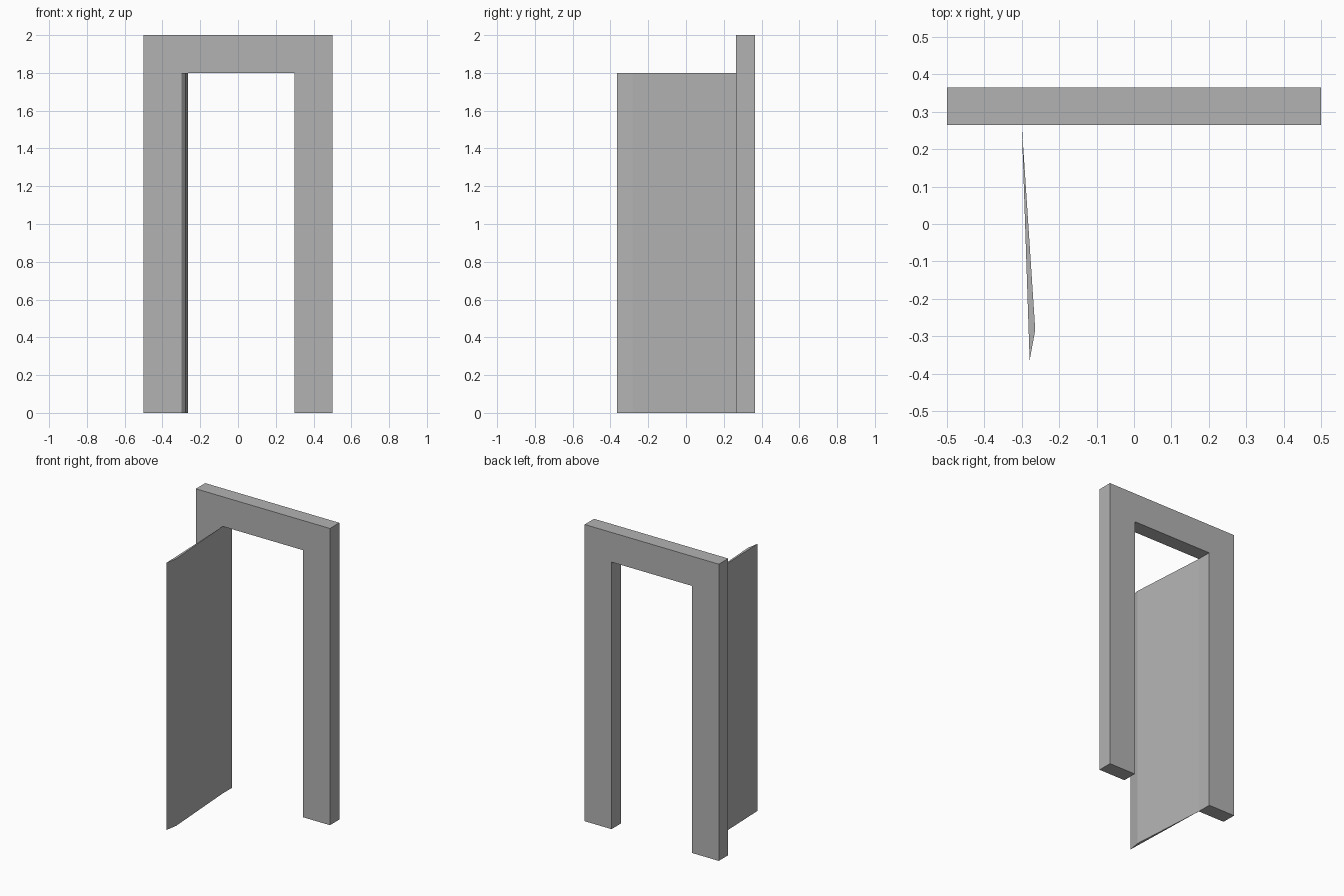
import bpy
import bmesh

cube = bpy.data.objects.get("Cube")
if cube:
    bpy.data.objects.remove(cube, do_unlink=True)

# Single plain grey finish
GREY = (0.45, 0.45, 0.45, 1.0)
grey = bpy.data.materials.new("plain_grey")
grey.use_nodes = True
grey.diffuse_color = GREY
bsdf = next(n for n in grey.node_tree.nodes if n.type == 'BSDF_PRINCIPLED')
bsdf.inputs["Base Color"].default_value = GREY


def extruded(name, outline, direction):
    """Solid made by sweeping a flat outline along a direction."""
    bm = bmesh.new()
    face = bm.faces.new([bm.verts.new(p) for p in outline])
    swept = bmesh.ops.extrude_face_region(bm, geom=[face], use_keep_orig=True)
    verts = [g for g in swept["geom"] if isinstance(g, bmesh.types.BMVert)]
    bmesh.ops.translate(bm, verts=verts, vec=direction)
    bmesh.ops.recalc_face_normals(bm, faces=bm.faces)
    mesh = bpy.data.meshes.new(name)
    bm.to_mesh(mesh)
    bm.free()
    mesh.materials.append(grey)
    obj = bpy.data.objects.new(name, mesh)
    bpy.context.collection.objects.link(obj)
    return obj


HEIGHT, HALF_WIDTH = 2.0, 0.5
OPEN_HEIGHT, OPEN_HALF = 1.8, 0.3
FRAME_FRONT, FRAME_DEPTH = 0.265, 0.1

# Door frame: one arch outline, mirrored about the centre line
half = [(OPEN_HALF, OPEN_HEIGHT), (OPEN_HALF, 0),
        (HALF_WIDTH, 0), (HALF_WIDTH, HEIGHT)]
arch = half + [(-x, z) for x, z in reversed(half)]
extruded("door_frame", [(x, FRAME_FRONT, z) for x, z in arch],
         (0, FRAME_DEPTH, 0))

# Open door leaf: thin wedge hinged on the inner edge of the right jamb
wedge = [(-OPEN_HALF, FRAME_FRONT), (-0.279, -0.365), (-0.264, -0.283)]
extruded("door_leaf", [(x, y, 0) for x, y in wedge], (0, 0, OPEN_HEIGHT))
